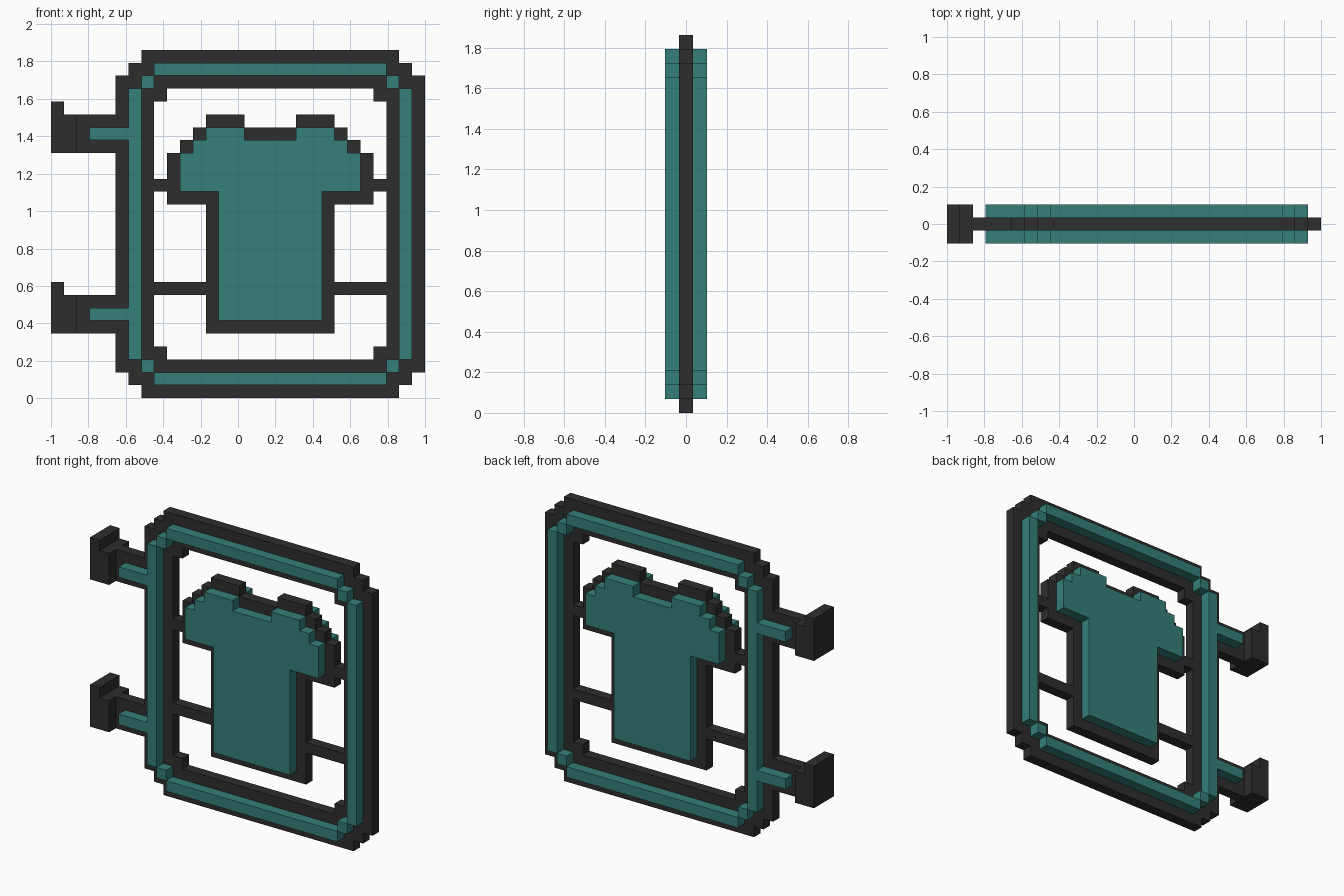
import bpy, bmesh

if "Cube" in bpy.data.objects:
    bpy.data.objects.remove(bpy.data.objects["Cube"], do_unlink=True)

U = 2 / 29            # one grid cell
THIN, THICK = U / 2, U * 1.5   # half depths


def material(name, rgb):
    m = bpy.data.materials.new(name)
    m.use_nodes = True
    col = (*rgb, 1)
    m.diffuse_color = col
    bsdf = m.node_tree.nodes["Principled BSDF"]
    bsdf.inputs["Base Color"].default_value = col
    bsdf.inputs["Roughness"].default_value = 0.8
    return m


BLACK = material("charcoal", (0.027, 0.027, 0.027))
TEAL = material("teal", (0.036, 0.215, 0.192))


def cells(*rects):
    """Grid cells covered by rectangles (x0, x1, z0, z1)."""
    return {(x, z) for x0, x1, z0, z1 in rects
            for x in range(x0, x1) for z in range(z0, z1)}


def slab(name, area, half, mat):
    """Extrude a set of grid cells into one clean stepped slab."""
    bm = bmesh.new()

    def face(pts):
        bm.faces.new([bm.verts.new(((x - 14.5) * U, y, z * U)) for x, y, z in pts])

    for x, z in area:
        ring = [(x, z), (x + 1, z), (x + 1, z + 1), (x, z + 1)]
        face([(a, -half, b) for a, b in ring])
        face([(a, half, b) for a, b in reversed(ring)])
        for i, (dx, dz) in enumerate([(0, -1), (1, 0), (0, 1), (-1, 0)]):
            if (x + dx, z + dz) not in area:
                (ax, az), (bx, bz) = ring[i], ring[(i + 1) % 4]
                face([(ax, -half, az), (ax, half, az), (bx, half, bz), (bx, -half, bz)])
    bmesh.ops.remove_doubles(bm, verts=bm.verts[:], dist=1e-4)
    bmesh.ops.dissolve_limit(bm, angle_limit=0.01, verts=bm.verts[:], edges=bm.edges[:])
    me = bpy.data.meshes.new(name)
    bm.to_mesh(me)
    bm.free()
    me.materials.append(mat)
    bpy.context.collection.objects.link(bpy.data.objects.new(name, me))


# Teal raised parts: frame tubes, corner joints, bracket arms, shirt panel
raised = {
    "frame_tube_top": [(8, 26, 25, 26)],
    "frame_tube_bottom": [(8, 26, 1, 2)],
    "frame_tube_right": [(6, 7, 3, 24)],
    "frame_tube_left": [(27, 28, 3, 24)],
    "bracket_arm_upper": [(3, 6, 20, 21)],
    "bracket_arm_lower": [(3, 6, 6, 7)],
    "shirt_panel": [(13, 21, 6, 16), (10, 24, 16, 19), (11, 23, 19, 20),
                    (12, 15, 20, 21), (19, 22, 20, 21)],
}
for side, x in (("right", 7), ("left", 26)):
    for level, z in (("top", 24), ("bottom", 2)):
        raised[f"corner_joint_{level}_{side}"] = [(x, x + 1, z, z + 1)]

teal_cells = set()
for name, rects in raised.items():
    area = cells(*rects)
    teal_cells |= area
    slab(name, area, THICK, TEAL)

# Black frame: stepped outline with the opening removed, corner fillets kept
frame = cells((7, 27, 0, 27), (6, 28, 1, 26), (5, 29, 2, 25)) - cells((8, 26, 3, 24))
frame |= {(x, z) for x in (8, 25) for z in (3, 23)}
slab("frame_border", frame - teal_cells, THIN, BLACK)

# Black shirt outline
shirt = cells((12, 22, 5, 15), (9, 25, 15, 19), (10, 24, 19, 20), (11, 23, 20, 21),
              (12, 15, 21, 22), (19, 22, 21, 22))
slab("shirt_outline", shirt - teal_cells, THIN, BLACK)

# Struts holding the shirt in the frame
for name, rect in {"strut_upper_right": (8, 9, 16, 17), "strut_upper_left": (25, 26, 16, 17),
                   "strut_lower_right": (8, 12, 8, 9), "strut_lower_left": (22, 26, 8, 9)}.items():
    slab(name, cells(rect), THIN, BLACK)

# Wall brackets: thin plate plus thick hooked end
for level, z in (("upper", 19), ("lower", 5)):
    slab(f"bracket_plate_{level}", cells((2, 5, z, z + 3)) - teal_cells, THIN, BLACK)
    slab(f"bracket_hook_{level}", cells((0, 2, z, z + 3), (0, 1, z + 3, z + 4)), THICK, BLACK)
